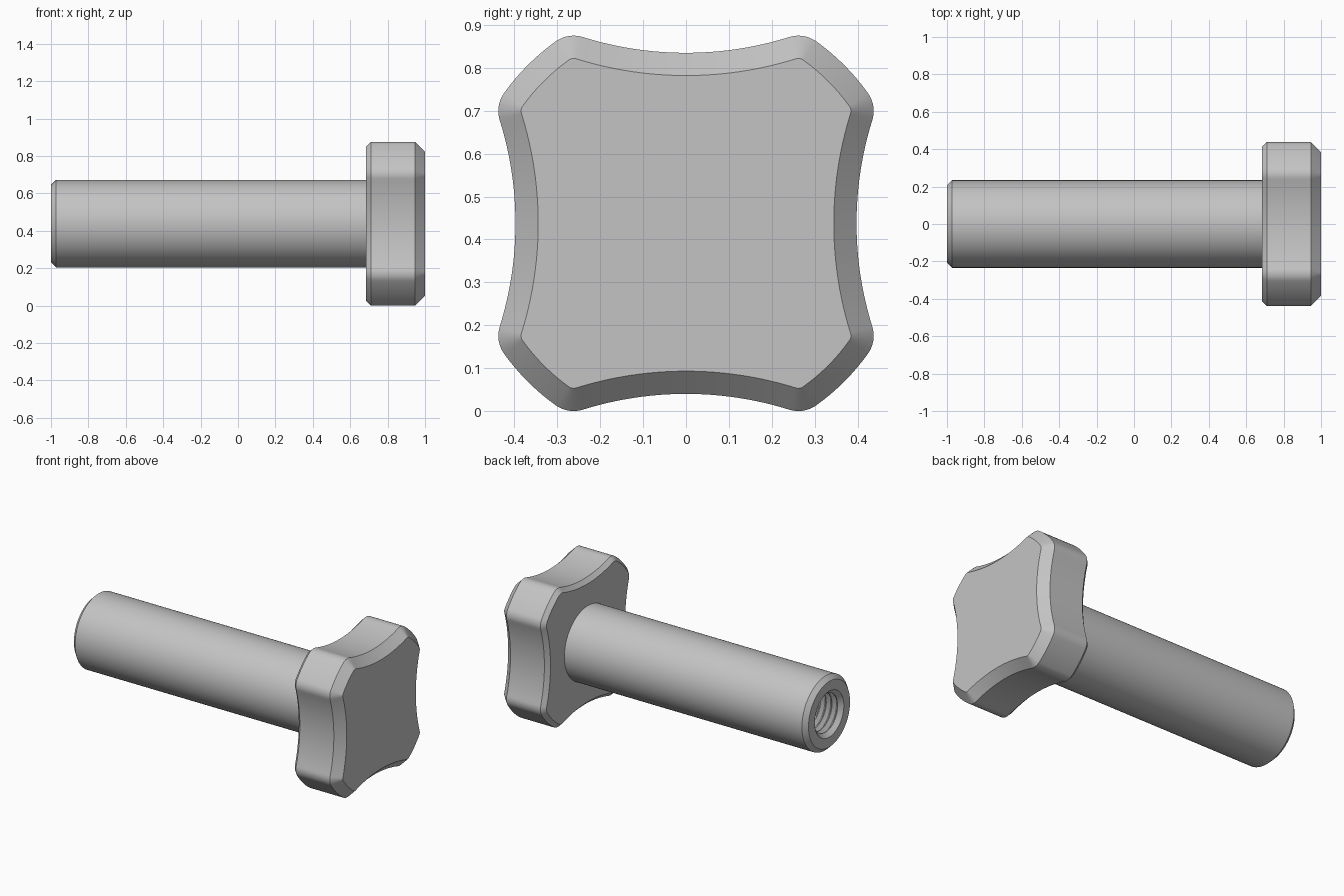
import bpy, bmesh
from math import atan2, cos, sin, pi, hypot, radians

if "Cube" in bpy.data.objects:
    bpy.data.objects.remove(bpy.data.objects["Cube"])

AXIS_Z = 0.4375  # height of the shaft axis

steel = bpy.data.materials.new("satin grey")
steel.use_nodes = True
steel.diffuse_color = (0.55, 0.55, 0.55, 1)
steel.node_tree.nodes["Principled BSDF"].inputs["Base Color"].default_value = steel.diffuse_color


def loft(name, sections):
    """Skin (x, outline) sections along x and cap both ends."""
    bm = bmesh.new()
    rings = [[bm.verts.new((x, y, z + AXIS_Z)) for y, z in outline]
             for x, outline in sections]
    for a, b in zip(rings, rings[1:]):
        for i in range(len(a)):
            j = (i + 1) % len(a)
            bm.faces.new((a[i], a[j], b[j], b[i]))
    bm.faces.new(rings[0])
    bm.faces.new(rings[-1])
    bmesh.ops.recalc_face_normals(bm, faces=bm.faces)
    mesh = bpy.data.meshes.new(name)
    bm.to_mesh(mesh)
    bm.free()
    mesh.materials.append(steel)
    obj = bpy.data.objects.new(name, mesh)
    bpy.context.collection.objects.link(obj)
    bpy.ops.object.select_all(action="DESELECT")
    obj.select_set(True)
    bpy.context.view_layer.objects.active = obj
    bpy.ops.object.shade_smooth_by_angle(angle=radians(25))
    return obj


def arc(cy, cz, radius, start, end, steps):
    """Arc points, leaving out the last one."""
    angles = [start + (end - start) * i / steps for i in range(steps)]
    return [(cy + radius * cos(a), cz + radius * sin(a)) for a in angles]


def knob_outline(inset):
    """Four scooped sides joined by round lobes, offset inward by inset."""
    h, v, r, mid = 0.262, 0.3655, 0.072, 0.3975
    c = (h * h + v * v - (r - mid) ** 2) / (2 * (v + r - mid))
    phi, lobe = atan2(v - c, h), atan2(v, h)
    side = arc(0, c, c - mid + inset, -pi - phi, phi, 24)
    side += arc(h, v, r - inset, phi + pi, lobe, 8)
    side += arc(0, 0, hypot(h, v) + r - inset, lobe, pi / 2 - lobe, 8)
    side += arc(v, h, r - inset, pi / 2 - lobe, -pi / 2 - phi, 8)
    points = []
    for _ in range(4):
        points += side
        side = [(z, -y) for y, z in side]
    return points


def circle(radius):
    return arc(0, 0, radius, 0, 2 * pi, 96)


# Knob with a fine chamfer at the back and a wide one at the front
loft("knob", [(0.685, knob_outline(0.025)), (0.71, knob_outline(0)),
              (0.947, knob_outline(0)), (1.0, knob_outline(0.053))])

# Shaft with chamfered end and a threaded blind hole
profile = [(0.69, 0.234), (-0.973, 0.234), (-1.0, 0.207), (-1.0, 0.145), (-0.975, 0.12)]
pitch, turns = 0.04, 16
for i in range(turns):
    x = -0.975 + i * pitch
    profile += [(x + 0.006, 0.12), (x + 0.021, 0.143),
                (x + 0.025, 0.143), (x + pitch, 0.12)]
profile += [(-0.25, 0.12), (-0.19, 0.01)]
loft("threaded_shaft", [(x, circle(r)) for x, r in profile])
